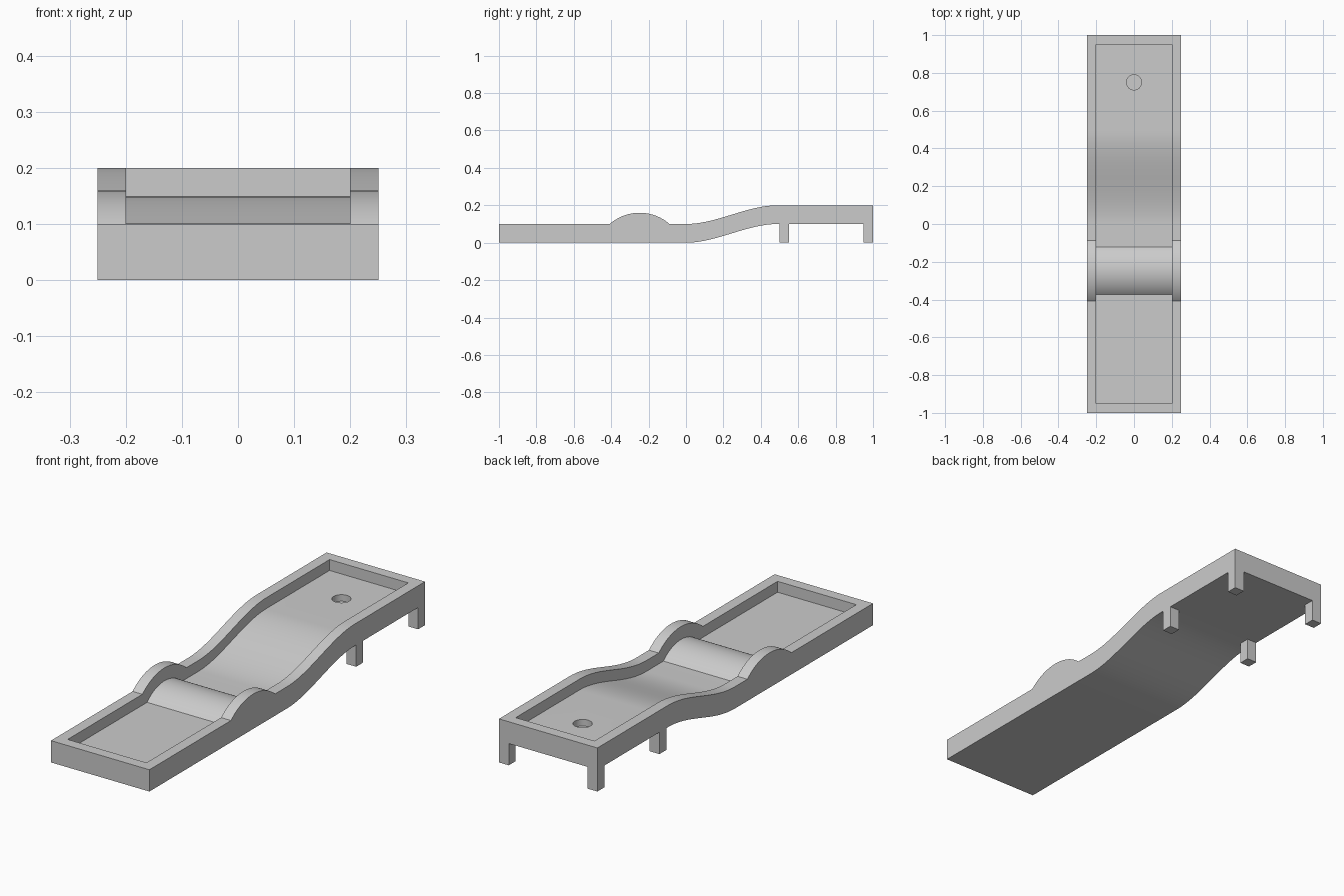
import bpy, bmesh, math

if "Cube" in bpy.data.objects:
    bpy.data.objects.remove(bpy.data.objects["Cube"])

BUMP_Y = -0.248


def s_curve(y0=0.0, y1=0.49, n=24):
    """Ramp rising 0.1 with level ends, as (y, z) points."""
    return [(y0 + (y1 - y0) * t, 0.1 * t * t * (3 - 2 * t)) for t in (i / n for i in range(n + 1))]


def bump(half, height, base, n=28):
    """Circular arc over a chord, as (y, z) points."""
    r = (half ** 2 + height ** 2) / (2 * height)
    a = math.asin(half / r)
    return [(BUMP_Y + r * math.sin(-a + 2 * a * i / n),
             base + height - r + r * math.cos(-a + 2 * a * i / n)) for i in range(n + 1)]


def surface(end, base, half, height):
    """Track line from front to back: flat, bump, ramp, flat."""
    return ([(-end, base)] + bump(half, height, base)
            + [(y, z + base) for y, z in s_curve()] + [(end, base + 0.1)])


def prism(name, outline, half_width):
    """Side outline extruded across x."""
    bm = bmesh.new()
    face = bm.faces.new([bm.verts.new((-half_width, y, z)) for y, z in outline])
    side = bmesh.ops.extrude_face_region(bm, geom=[face])["geom"]
    bmesh.ops.translate(bm, vec=(2 * half_width, 0, 0),
                        verts=[v for v in side if isinstance(v, bmesh.types.BMVert)])
    bmesh.ops.recalc_face_normals(bm, faces=bm.faces)
    return add(name, bm)


def add(name, bm):
    me = bpy.data.meshes.new(name)
    bm.to_mesh(me)
    bm.free()
    ob = bpy.data.objects.new(name, me)
    bpy.context.collection.objects.link(ob)
    return ob


def activate(ob):
    bpy.ops.object.select_all(action='DESELECT')
    ob.select_set(True)
    bpy.context.view_layer.objects.active = ob


def cut(ob, cutter):
    mod = ob.modifiers.new("cut", 'BOOLEAN')
    mod.operation = 'DIFFERENCE'
    mod.solver = 'EXACT'
    mod.object = cutter
    activate(ob)
    bpy.ops.object.modifier_apply(modifier=mod.name)
    bpy.data.objects.remove(cutter)


# Track body: rim line on top, ramped underside
under = [(-1, 0)] + s_curve() + [(1, 0.1)]
track = prism("track_body", surface(1, 0.1, 0.16, 0.06) + under[::-1], 0.25)

# Sunken lane between the rims
lane = surface(0.95, 0.05, 0.126, 0.051)
cut(track, prism("lane_cutter", lane + [(0.95, 0.4), (-0.95, 0.4)], 0.2))

# Round cup in the raised end
bpy.ops.mesh.primitive_cylinder_add(vertices=48, radius=0.04, depth=0.1,
                                    location=(0, 0.75, 0.17))
cut(track, bpy.context.object)

activate(track)
bpy.ops.object.shade_smooth_by_angle(angle=math.radians(25))

# Square legs under the raised end, mirrored left and right
for name, y in (("middle_legs", 0.525), ("back_legs", 0.975)):
    bm = bmesh.new()
    bmesh.ops.create_cube(bm, size=1)
    bmesh.ops.scale(bm, vec=(0.05, 0.05, 0.1), verts=bm.verts)
    bmesh.ops.translate(bm, vec=(0.225, y, 0.05), verts=bm.verts)
    legs = add(name, bm)
    legs.modifiers.new("mirror", 'MIRROR')
